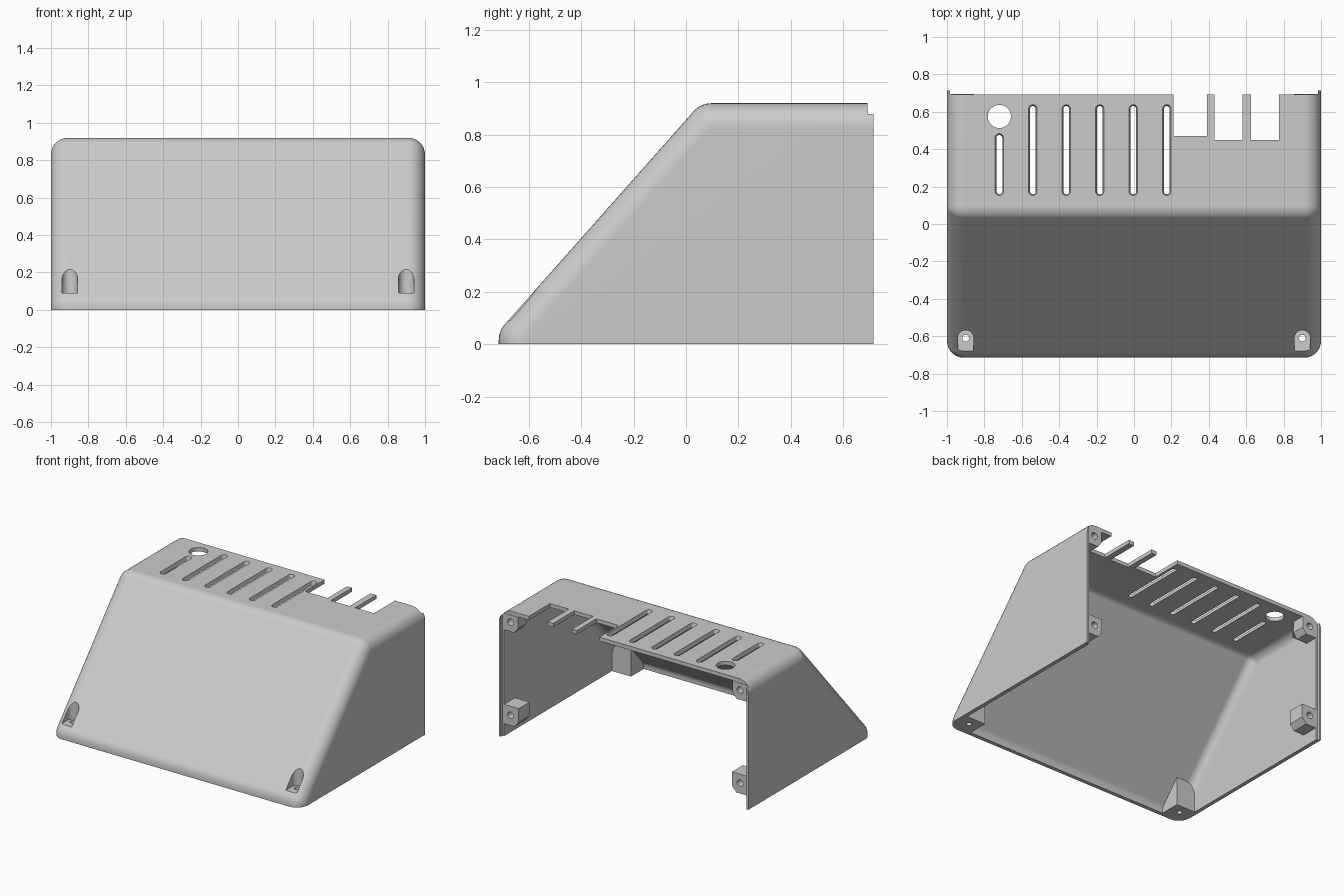
import bpy, bmesh, math
from mathutils import Vector

if "Cube" in bpy.data.objects:
    bpy.data.objects.remove(bpy.data.objects["Cube"])

R, WALL = 0.09, 0.028      # outer fillet radius, shell thickness
BACK = 0.715               # rear plane

grey = bpy.data.materials.new("light_grey_plastic")
grey.diffuse_color = (0.6, 0.6, 0.6, 1)
grey.use_nodes = True
grey.node_tree.nodes["Principled BSDF"].inputs["Base Color"].default_value = grey.diffuse_color


def hull(name, points):
    """Convex solid around a cloud of points."""
    bm = bmesh.new()
    for p in points:
        bm.verts.new(p)
    bmesh.ops.remove_doubles(bm, verts=bm.verts[:], dist=1e-5)
    bmesh.ops.convex_hull(bm, input=bm.verts[:])
    loose = [v for v in bm.verts if not v.link_faces]
    bmesh.ops.delete(bm, geom=loose, context='VERTS')
    bmesh.ops.dissolve_limit(bm, angle_limit=math.radians(0.2),
                             verts=bm.verts[:], edges=bm.edges[:])
    bmesh.ops.recalc_face_normals(bm, faces=bm.faces[:])
    me = bpy.data.meshes.new(name)
    bm.to_mesh(me)
    bm.free()
    ob = bpy.data.objects.new(name, me)
    bpy.context.collection.objects.link(ob)
    me.materials.append(grey)
    return ob


def box(name, x0, x1, y0, y1, z0, z1):
    return hull(name, [(x, y, z) for x in (x0, x1) for y in (y0, y1) for z in (z0, z1)])


def ring(c, r, axis='z', n=32):
    c = Vector(c)
    pts = []
    for i in range(n):
        a = 2 * math.pi * i / n
        u, v = r * math.cos(a), r * math.sin(a)
        pts.append(c + (Vector((u, v, 0)) if axis == 'z' else Vector((u, 0, v))))
    return pts


def ball(c, r):
    """Sphere points with the poles on the x axis."""
    pts = []
    for j in range(17):
        t = math.pi * j / 16
        for i in range(32):
            a = 2 * math.pi * i / 32
            s = r * math.sin(t)
            pts.append((c[0] + r * math.cos(t), c[1] + s * math.cos(a), c[2] + s * math.sin(a)))
    return pts


def boolean(target, tool, op='DIFFERENCE'):
    m = target.modifiers.new(op.lower(), 'BOOLEAN')
    m.object, m.operation, m.solver = tool, op, 'EXACT'
    bpy.context.view_layer.objects.active = target
    bpy.ops.object.modifier_apply(modifier=m.name)
    bpy.data.objects.remove(tool)


def rounded_wedge(name, r):
    """Wedge body with every edge rounded; runs on below the base and behind the back."""
    profile = [(0.0965, 0.83), (-0.625, 0.016), (-0.625, -0.4), (1.2, -0.4), (1.2, 0.83)]
    return hull(name, [p for x in (-1 + R, 1 - R) for y, z in profile for p in ball((x, y, z), r)])


# Outer body, trimmed flat at the base and back
cover = rounded_wedge("enclosure_cover", R)
boolean(cover, box("trim", -2, 2, -2, BACK, 0, 2), 'INTERSECT')

# Cavity, with the screw bosses left out of it so that they stay solid
cavity = rounded_wedge("cavity", R - WALL)
for s in (-1, 1):
    # front corner boss
    xs = sorted((s * 0.82, s * 1.1))
    boolean(cavity, box("front_boss", *xs, -0.9, -0.54, -0.6, 0.4))
    # lower rear boss, chamfered underneath and tapered into the wall
    rear = [(0.855, 0.23), (0.855, 0.13), (0.89, 0.09), (1.1, 0.09), (1.1, 0.23)]
    pts = [(s * x, y, z) for x, z in rear for y in (0.57, 1.5)]
    boolean(cavity, hull("lower_rear_boss", pts))
    # upper rear boss with sloping support
    top = [(0.86, 1.1), (0.86, 0.81), (0.89, 0.77), (1.1, 0.77), (1.1, 1.1)]
    pts = [(s * x, y, z) for x, z in top for y in (0.6, 1.5)]
    pts += [(s * x, 0.47, z) for x in (0.96, 1.1) for z in (0.87, 1.1)]
    boolean(cavity, hull("upper_rear_boss", pts))
boolean(cover, cavity)

# Rear rabbet that receives the back panel
boolean(cover, box("rabbet", -0.985, 0.985, 0.695, 1, -1, 2))
boolean(cover, box("top_step", -2, 2, 0.692, 1, 0.89, 2))

for s in (-1, 1):
    # front screw wells open toward the front, and their through holes
    well = [p for y in (-0.61, -0.76) for z in (0.09, 0.5)
            for p in ring((s * 0.9, y, z), 0.042)]
    boolean(cover, hull("screw_well", well))
    boolean(cover, hull("screw_hole", ring((s * 0.9, -0.61, -0.1), 0.018)
                        + ring((s * 0.9, -0.61, 0.2), 0.018)))
    # rear screw holes
    for z in (0.165, 0.84):
        boolean(cover, hull("rear_hole", ring((s * 0.92, 0.61, z), 0.024, 'y', 20)
                            + ring((s * 0.92, 0.9, z), 0.024, 'y', 20)))

# Vent slots with flared rims
for i in range(6):
    x = -0.72 + 0.179 * i
    end = 0.46 if i == 0 else 0.615
    slot = [p for y in (0.175, end) for z, r in ((0.87, 0.010), (0.94, 0.028))
            for p in ring((x, y, z), r, n=24)]
    boolean(cover, hull("vent_slot", slot))

# Round cable hole
boolean(cover, hull("round_hole", ring((-0.72, 0.575, 0.8), 0.062, n=48)
                    + ring((-0.72, 0.575, 1), 0.062, n=48)))

# Connector notches in the rear edge
for x0, x1, y0 in ((0.21, 0.39, 0.47), (0.43, 0.58, 0.45), (0.625, 0.775, 0.45)):
    boolean(cover, box("connector_notch", x0, x1, y0, 1, 0.8, 1))

# Smooth fillets, crisp edges, flat panels
bpy.ops.object.select_all(action='DESELECT')
cover.select_set(True)
bpy.context.view_layer.objects.active = cover
bpy.ops.object.shade_smooth_by_angle(angle=math.radians(25))
normals = cover.modifiers.new("flat_panels", 'WEIGHTED_NORMAL')
normals.keep_sharp = True
